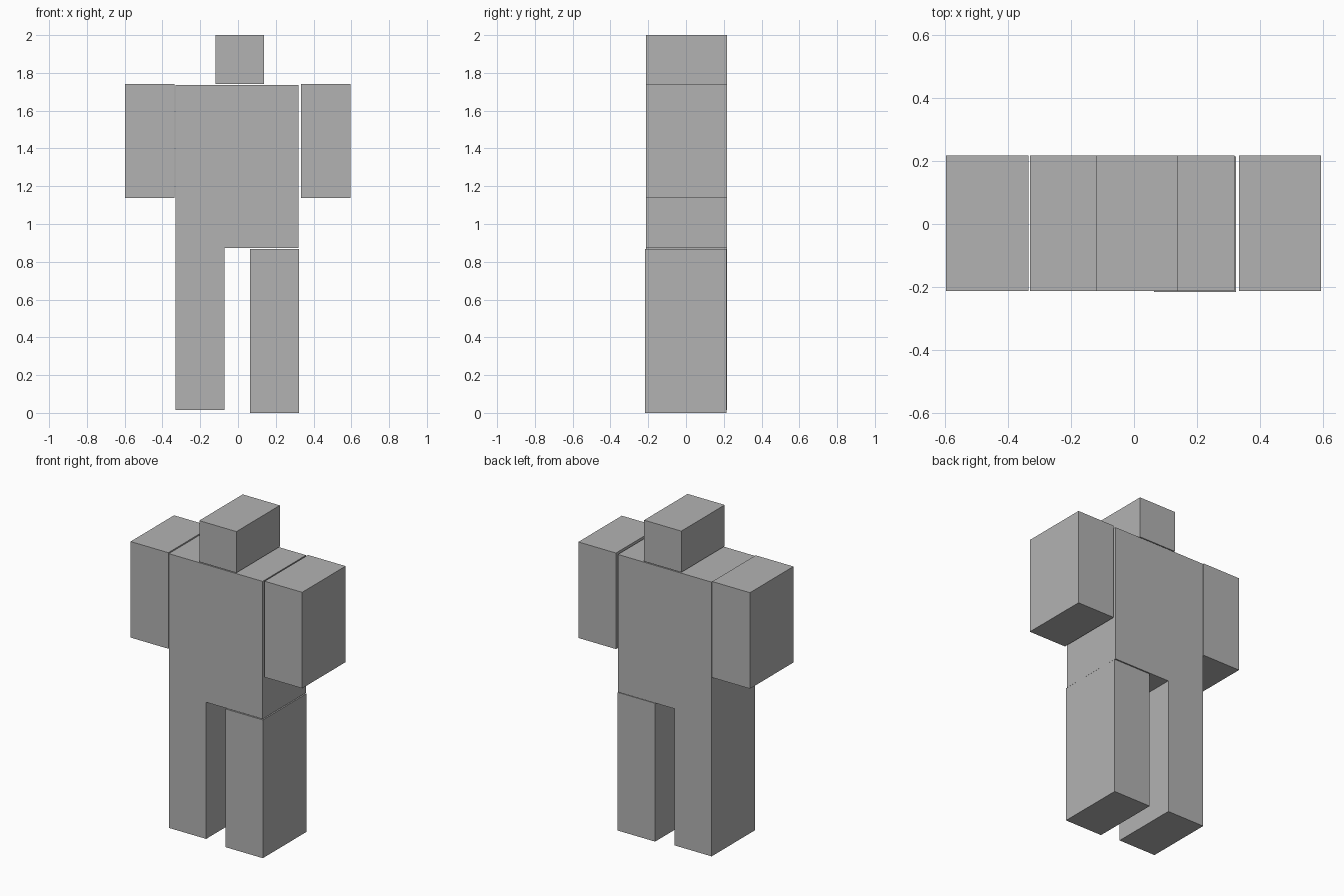
import bpy

default = bpy.data.objects.get("Cube")
if default:
    bpy.data.objects.remove(default, do_unlink=True)

# Single plain grey material
grey = bpy.data.materials.new("plain_grey")
grey.use_nodes = True
GREY = (0.45, 0.45, 0.45, 1.0)
grey.diffuse_color = GREY
grey.node_tree.nodes["Principled BSDF"].inputs["Base Color"].default_value = GREY

FRONT, BACK = -0.213, 0.218


def block(name, x, z, y=(FRONT, BACK)):
    """Box spanning the given (low, high) range on each axis."""
    spans = (x, y, z)
    bpy.ops.mesh.primitive_cube_add(size=1, location=[(a + b) / 2 for a, b in spans])
    obj = bpy.context.object
    obj.name = obj.data.name = name
    obj.scale = [b - a for a, b in spans]
    bpy.ops.object.transform_apply(location=False, rotation=False, scale=True)
    obj.data.materials.append(grey)
    return obj


# Head and body
block("head", (-0.12, 0.138), (1.741, 2.0))
block("torso", (-0.331, 0.32), (0.872, 1.736))

# Arms, with a small gap beside the left shoulder
block("left_arm", (0.334, 0.595), (1.138, 1.741))
block("right_arm", (-0.597, -0.335), (1.138, 1.741))

# Legs, the left one set slightly lower and forward
block("left_leg", (0.064, 0.324), (0.0, 0.868), (-0.216, 0.215))
block("right_leg", (-0.331, -0.072), (0.014, 0.872))
